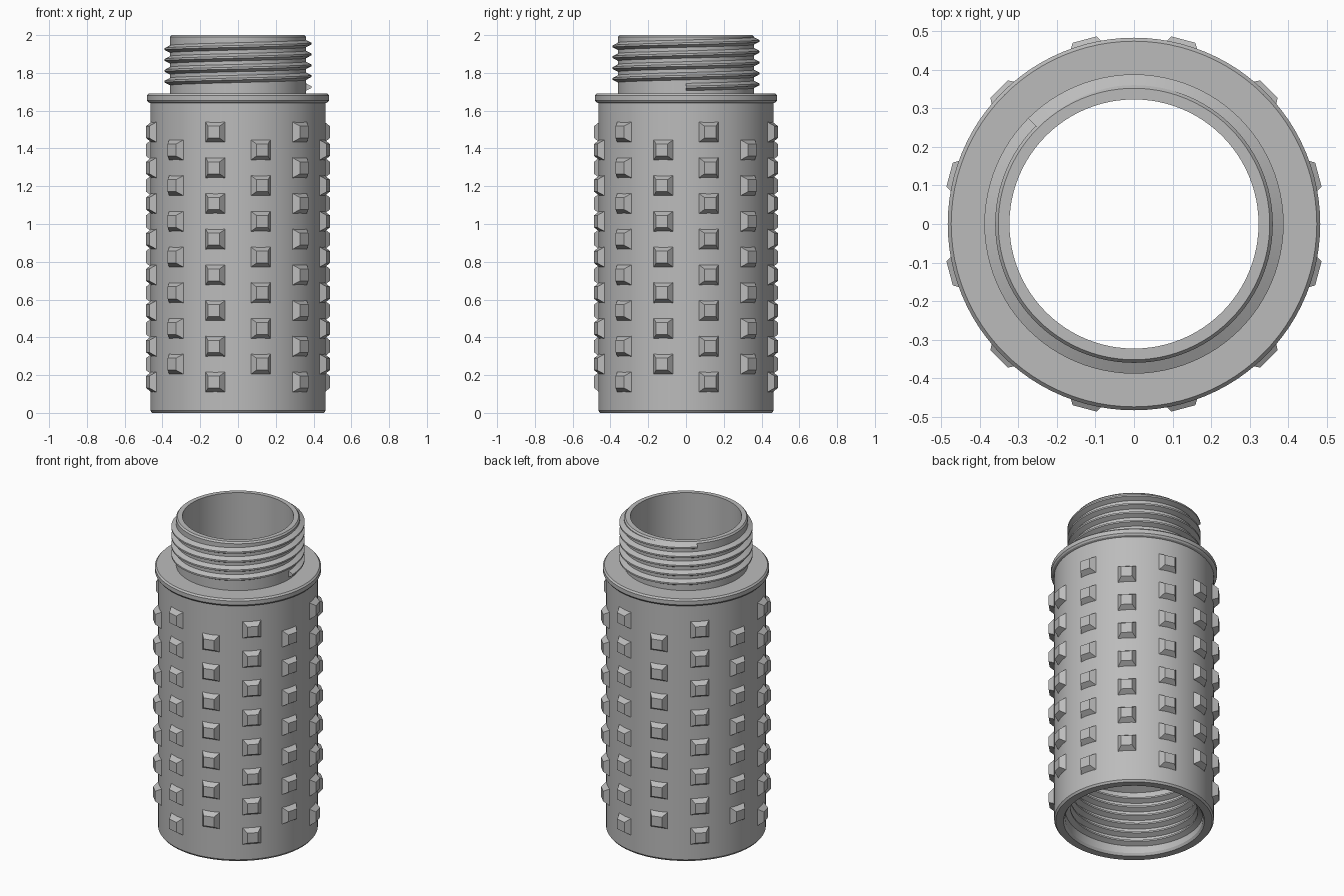
import bpy, bmesh, math
from mathutils import Matrix, Vector

cube = bpy.data.objects.get("Cube")
if cube:
    bpy.data.objects.remove(cube, do_unlink=True)

gray = bpy.data.materials.new("plain_gray")
gray.use_nodes = True
COLOR = (0.5, 0.5, 0.5, 1)
gray.diffuse_color = COLOR
gray.node_tree.nodes["Principled BSDF"].inputs["Base Color"].default_value = COLOR


def finish(bm, name, smooth=True):
    bmesh.ops.recalc_face_normals(bm, faces=bm.faces)
    mesh = bpy.data.meshes.new(name)
    bm.to_mesh(mesh)
    bm.free()
    mesh.materials.append(gray)
    obj = bpy.data.objects.new(name, mesh)
    bpy.context.collection.objects.link(obj)
    if smooth:
        bpy.ops.object.select_all(action="DESELECT")
        obj.select_set(True)
        bpy.context.view_layer.objects.active = obj
        bpy.ops.object.shade_smooth_by_angle(angle=math.radians(30))
    return obj


def sweep(name, sections, closed):
    """Bridge a row of closed cross-sections, either as a ring or capped at both ends."""
    bm = bmesh.new()
    rings = [[bm.verts.new(p) for p in section] for section in sections]
    pairs = list(zip(rings, rings[1:]))
    if closed:
        pairs.append((rings[-1], rings[0]))
    else:
        bm.faces.new(rings[0])
        bm.faces.new(rings[-1])
    n = len(rings[0])
    for a, b in pairs:
        for i in range(n):
            j = (i + 1) % n
            bm.faces.new((a[i], a[j], b[j], b[i]))
    return finish(bm, name)


def section_at(profile, angle, lift=0.0):
    return [Vector((r * math.cos(angle), r * math.sin(angle), z + lift)) for r, z in profile]


SEGMENTS = 96
PITCH = 0.0575


def lathe(name, profile):
    return sweep(name, [section_at(profile, math.tau * i / SEGMENTS) for i in range(SEGMENTS)], True)


def thread(name, root, crest, z_start, turns):
    profile = [(root, -0.022), (crest, -0.005), (crest, 0.005), (root, 0.022)]
    steps = round(turns * SEGMENTS)
    return sweep(name, [section_at(profile, math.tau * i / SEGMENTS, z_start + PITCH * i / SEGMENTS)
                        for i in range(steps + 1)], False)


# Hollow body with collar, neck and a wider threaded socket underneath
lathe("hollow_body", [
    (0.455, 0), (0.464, 0.012), (0.464, 1.64), (0.476, 1.645), (0.483, 1.655),
    (0.483, 1.68), (0.474, 1.69), (0.36, 1.69), (0.36, 1.99), (0.352, 2.0),
    (0.323, 2.0), (0.323, 0.46), (0.4, 0.42), (0.4, 0.015), (0.41, 0)])

# Outer thread on the neck and matching inner thread in the socket
thread("neck_thread", 0.355, 0.388, 1.725, 4.375)
thread("socket_thread", 0.404, 0.37, 0.045, 6)

# Staggered grip studs: truncated pyramids in twelve columns
bm = bmesh.new()
for column in range(12):
    rows = 7 if column % 2 == 0 else 8
    angle = math.radians(-75 + 30 * column)
    for row in range(rows):
        z = 0.825 + (row - (rows - 1) / 2) * 0.189
        place = (Matrix.Rotation(angle, 4, "Z") @ Matrix.Translation((0.475, 0, z))
                 @ Matrix.Rotation(math.pi / 2, 4, "Y") @ Matrix.Rotation(math.pi / 4, 4, "Z"))
        bmesh.ops.create_cone(bm, cap_ends=True, segments=4, radius1=0.057 * math.sqrt(2),
                              radius2=0.032 * math.sqrt(2), depth=0.04, matrix=place)
finish(bm, "grip_studs", smooth=False)
